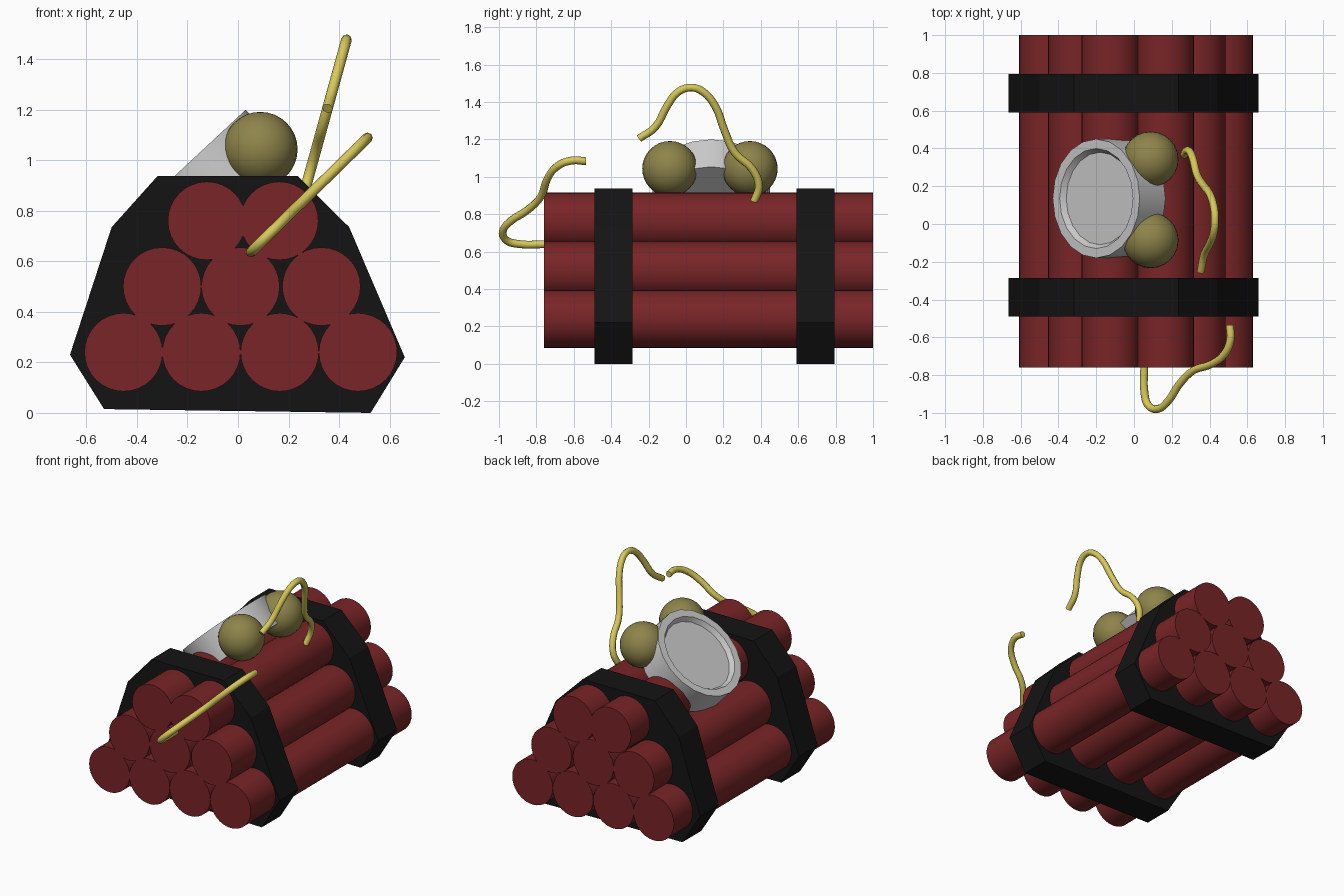
import bpy, bmesh
from math import pi, sin, cos, atan2
from mathutils import Matrix, Vector

if "Cube" in bpy.data.objects:
    bpy.data.objects.remove(bpy.data.objects["Cube"])


def material(name, rgb):
    m = bpy.data.materials.new(name)
    m.diffuse_color = (*rgb, 1)
    m.use_nodes = True
    m.node_tree.nodes["Principled BSDF"].inputs["Base Color"].default_value = m.diffuse_color
    return m


RED = material("red_paper", (0.19, 0.018, 0.02))
BLACK = material("black_tape", (0.007, 0.007, 0.007))
BRASS = material("brass", (0.27, 0.23, 0.07))
YELLOW = material("yellow_wire", (0.68, 0.58, 0.1))


def finish(ob, mat=None, smooth=True):
    if mat:
        ob.data.materials.append(mat)
    if smooth:
        bpy.ops.object.select_all(action='DESELECT')
        ob.select_set(True)
        bpy.context.view_layer.objects.active = ob
        bpy.ops.object.shade_smooth_by_angle(angle=pi / 6)


def mesh_object(name, bm):
    bmesh.ops.recalc_face_normals(bm, faces=bm.faces)
    me = bpy.data.meshes.new(name)
    bm.to_mesh(me)
    bm.free()
    ob = bpy.data.objects.new(name, me)
    bpy.context.collection.objects.link(ob)
    return ob


# Stacked sticks, running front to back
FRONT, BACK = -0.76, 1.0
rows = [(0.24, (-0.453, -0.145, 0.165, 0.475)),
        (0.50, (-0.30, 0.01, 0.33)),
        (0.76, (-0.123, 0.163))]
for r, (z, xs) in enumerate(rows):
    for i, x in enumerate(xs):
        bpy.ops.mesh.primitive_cylinder_add(
            vertices=32, radius=0.155, depth=BACK - FRONT,
            location=(x, (FRONT + BACK) / 2, z), rotation=(pi / 2, 0, 0))
        ob = bpy.context.object
        ob.name = f"stick_{r}_{i}"
        finish(ob, RED)

# Solid tape bands around the stack
band = [(-0.53, 0.015), (0.525, 0.0), (0.66, 0.22), (0.44, 0.735),
        (0.235, 0.938), (-0.318, 0.938), (-0.50, 0.735), (-0.665, 0.23)]
for name, y0, y1 in (("front_band", -0.49, -0.285), ("back_band", 0.59, 0.795)):
    bm = bmesh.new()
    face = bm.faces.new([bm.verts.new((x, y0, z)) for x, z in band])
    ext = bmesh.ops.extrude_face_region(bm, geom=[face], use_keep_orig=True)
    bmesh.ops.translate(bm, vec=(0, y1 - y0, 0),
                        verts=[g for g in ext["geom"] if isinstance(g, bmesh.types.BMVert)])
    finish(mesh_object(name, bm), BLACK, smooth=False)

# Tilted clock body with recessed dial, lathed about its axis
profile = [(0, -0.2), (0.315, -0.2), (0.315, 0), (0.265, 0), (0.245, -0.03), (0, -0.03)]
bm = bmesh.new()
vs = [bm.verts.new((r, 0, h)) for r, h in profile]
es = [bm.edges.new(p) for p in zip(vs, vs[1:])]
bmesh.ops.spin(bm, geom=vs + es, cent=(0, 0, 0), axis=(0, 0, 1),
               angle=2 * pi, steps=20, use_duplicate=False)
bmesh.ops.remove_doubles(bm, verts=bm.verts, dist=1e-4)
clock = mesh_object("clock_body", bm)
clock.rotation_euler = (0, -atan2(0.68, 0.73), 0)
clock.location = (-0.2, 0.135, 0.985)
finish(clock)

# Pair of alarm bells
for name, side in (("front_bell", -1), ("back_bell", 1)):
    bpy.ops.mesh.primitive_uv_sphere_add(segments=24, ring_count=16, radius=0.148,
                                         location=(0.088, 0.128 + side * 0.214, 1.043))
    bpy.context.object.name = name
    finish(bpy.context.object, BRASS)


# Loose wires: each lies in a leaning plane, x follows z
def wire(name, yz, x0, z0, lean):
    cu = bpy.data.curves.new(name, 'CURVE')
    cu.dimensions = '3D'
    cu.bevel_depth = 0.021
    cu.bevel_resolution = 2
    cu.resolution_u = 4
    cu.use_fill_caps = True
    sp = cu.splines.new('BEZIER')
    sp.bezier_points.add(len(yz) - 1)
    for p, (y, z) in zip(sp.bezier_points, yz):
        p.co = (x0 + lean * (z - z0), y, z)
        p.handle_left_type = p.handle_right_type = 'AUTO'
    ob = bpy.data.objects.new(name, cu)
    bpy.context.collection.objects.link(ob)
    cu.materials.append(YELLOW)


wire("top_wire", [(0.365, 0.87), (0.39, 0.95), (0.355, 1.04), (0.26, 1.13), (0.205, 1.25),
                  (0.155, 1.38), (0.09, 1.455), (0.03, 1.477), (-0.04, 1.455),
                  (-0.10, 1.38), (-0.165, 1.265), (-0.25, 1.205)], 0.27, 0.9, 0.276)
wire("front_wire", [(-0.535, 1.083), (-0.61, 1.087), (-0.69, 1.055), (-0.743, 0.985),
                    (-0.775, 0.895), (-0.85, 0.82), (-0.935, 0.765), (-0.979, 0.71),
                    (-0.96, 0.66), (-0.89, 0.64), (-0.74, 0.64)], 0.055, 0.64, 1.02)
